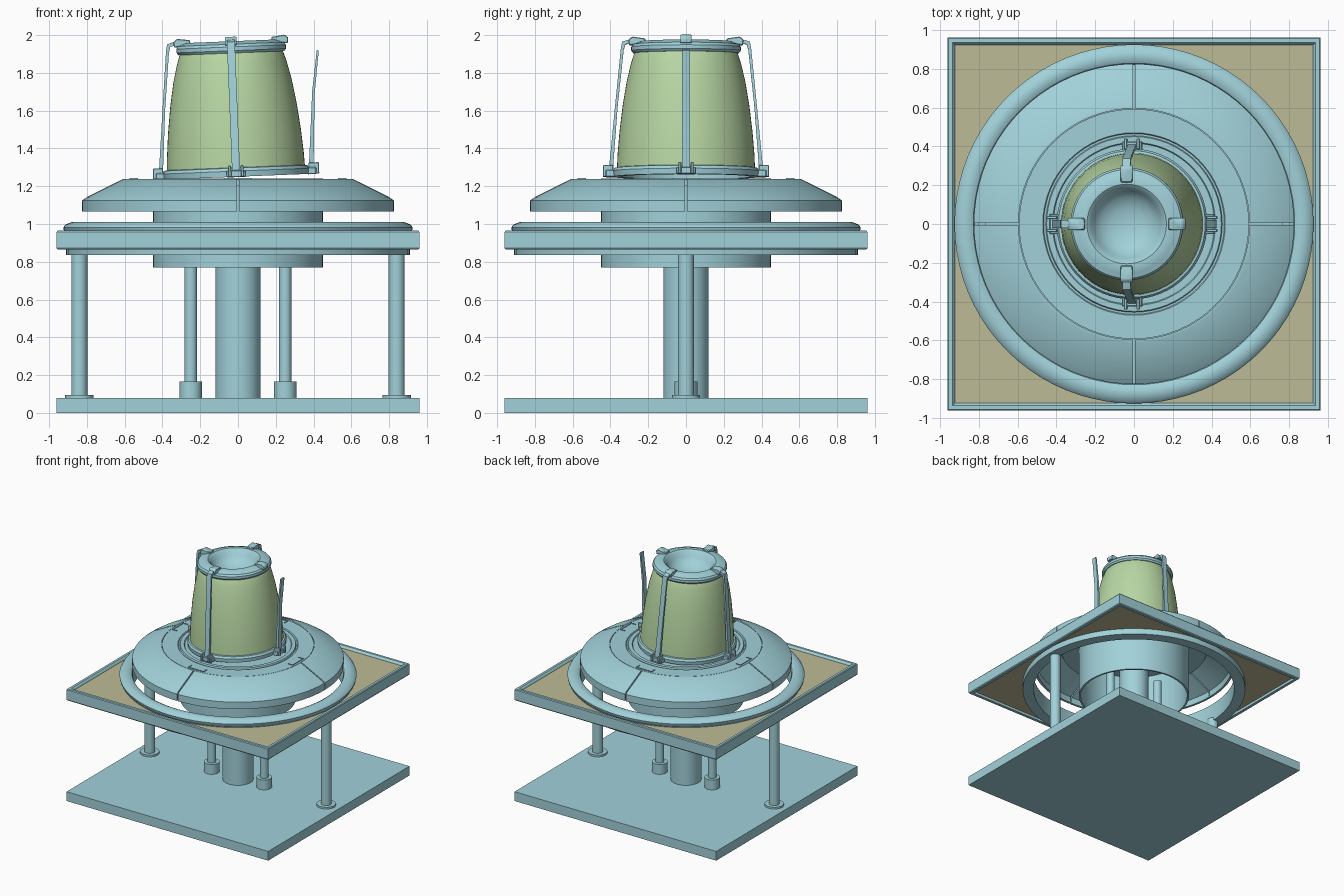
import bpy, bmesh, math
from mathutils import Matrix, Vector

if "Cube" in bpy.data.objects:
    bpy.data.objects.remove(bpy.data.objects["Cube"])


def material(name, rgb):
    m = bpy.data.materials.new(name)
    m.diffuse_color = (*rgb, 1)
    m.use_nodes = True
    m.node_tree.nodes["Principled BSDF"].inputs["Base Color"].default_value = m.diffuse_color
    return m


BLUE = material("pale blue", (0.36, 0.64, 0.70))
GREEN = material("soft green", (0.48, 0.68, 0.37))
TAN = material("tan", (0.51, 0.50, 0.31))


def finish(name, bm, mat, matrix=None, smooth=True):
    bmesh.ops.remove_doubles(bm, verts=bm.verts, dist=1e-5)
    bmesh.ops.recalc_face_normals(bm, faces=bm.faces)
    me = bpy.data.meshes.new(name)
    bm.to_mesh(me)
    bm.free()
    me.materials.append(mat)
    ob = bpy.data.objects.new(name, me)
    bpy.context.collection.objects.link(ob)
    if matrix is not None:
        ob.matrix_world = matrix
    if smooth:
        bpy.ops.object.select_all(action='DESELECT')
        ob.select_set(True)
        bpy.context.view_layer.objects.active = ob
        bpy.ops.object.shade_smooth_by_angle(angle=math.radians(35))
    return ob


def lathe(name, prof, mat=BLUE, closed=True, seg=64, start=0, end=math.tau,
          gap=0.0, matrix=None, loc=(0, 0, 0)):
    """Spin an (r, z) profile; a partial arc gets end caps and straight gaps."""
    bm = bmesh.new()
    full = end - start > 6.28
    rows = []
    for i in range(seg if full else seg + 1):
        t = i / seg
        row = []
        for r, z in prof:
            d = gap / r if r > 0 and gap else 0
            a = start + d + (end - start - 2 * d) * t
            row.append(bm.verts.new((loc[0] + r * math.cos(a),
                                     loc[1] + r * math.sin(a), loc[2] + z)))
        rows.append(row)
    n = len(prof)
    for i in range(seg):
        a, b = rows[i], rows[(i + 1) % len(rows)]
        for j in range(n if closed else n - 1):
            k = (j + 1) % n
            if prof[j][0] == 0 and prof[k][0] == 0:
                continue
            q = [a[j], b[j], b[k], a[k]]
            if prof[j][0] == 0:
                q.pop(1)
            elif prof[k][0] == 0:
                q.pop(2)
            bm.faces.new(q)
    if not full:
        bm.faces.new(rows[0])
        bm.faces.new(rows[-1])
    return finish(name, bm, mat, matrix)


def cylinder(name, r, z0, z1, x=0):
    return lathe(name, [(0, z0), (r, z0), (r, z1), (0, z1)], closed=False, seg=32, loc=(x, 0, 0))


def prism(name, pts, width, matrix=None, bevel=0.0):
    """Extrude an (x, z) outline along y."""
    bm = bmesh.new()
    f = bm.faces.new([bm.verts.new((x, -width / 2, z)) for x, z in pts])
    ex = bmesh.ops.extrude_face_region(bm, geom=[f])
    bmesh.ops.translate(bm, vec=(0, width, 0),
                        verts=[v for v in ex["geom"] if isinstance(v, bmesh.types.BMVert)])
    if bevel:
        bmesh.ops.bevel(bm, geom=bm.edges[:], offset=bevel, segments=1, affect='EDGES')
    return finish(name, bm, BLUE, matrix)


def rect(x0, x1, z0, z1):
    return [(x0, z0), (x1, z0), (x1, z1), (x0, z1)]


def square_frame(name, prof):
    """Sweep a (half size, z) profile around a square."""
    bm = bmesh.new()
    rows = [[bm.verts.new((sx * h, sy * h, z)) for h, z in prof]
            for sx, sy in ((1, 1), (-1, 1), (-1, -1), (1, -1))]
    for i in range(4):
        a, b = rows[i], rows[(i + 1) % 4]
        for j in range(len(prof)):
            k = (j + 1) % len(prof)
            bm.faces.new((a[j], b[j], b[k], a[k]))
    return finish(name, bm, BLUE)


# base plate, shaft and posts
prism("base_plate", rect(-0.96, 0.96, 0, 0.08), 1.92)
cylinder("central_shaft", 0.12, 0.08, 1.21)
for s, side in ((-1, "left"), (1, "right")):
    cylinder(side + "_outer_post", 0.042, 0.08, 0.86, 0.84 * s)
    cylinder(side + "_outer_flange", 0.075, 0.08, 0.095, 0.84 * s)
    cylinder(side + "_inner_post", 0.033, 0.08, 1.0, 0.25 * s)
    cylinder(side + "_inner_socket", 0.06, 0.08, 0.165, 0.25 * s)

# square table frame with rounded outer edge
square_frame("table_frame", [(0.93, 0.865), (0.955, 0.865), (0.96, 0.872), (0.96, 0.958),
                             (0.955, 0.965), (0.935, 0.965), (0.925, 0.955), (0.92, 0.94)])

# tan panel: square outside, round hole inside
bm = bmesh.new()
N = 64
rows = []
for i in range(N):
    c, s = math.cos(math.tau * i / N), math.sin(math.tau * i / N)
    k = 0.935 / max(abs(c), abs(s))
    rows.append([bm.verts.new((c * r, s * r, z))
                 for r, z in ((0.88, 0.885), (k, 0.885), (k, 0.945), (0.88, 0.945))])
for i in range(N):
    a, b = rows[i], rows[(i + 1) % N]
    for j in range(4):
        k = (j + 1) % 4
        bm.faces.new((a[j], b[j], b[k], a[k]))
finish("table_panel", bm, TAN)

# round rim set into the table
lathe("table_rim", [(0.82, 0.835), (0.91, 0.835), (0.91, 0.95), (0.922, 0.965), (0.925, 0.982),
                    (0.912, 0.998), (0.88, 1.01), (0.85, 1.01), (0.828, 0.998), (0.82, 0.98)], seg=80)

# hollow hub drum
lathe("hub_drum", [(0.435, 0.77), (0.45, 0.77), (0.45, 1.21), (0.435, 1.21)])

# four sloping cover panels, thin shells with narrow gaps on the axes
for i in range(4):
    lathe("cover_panel_%d" % (i + 1),
          [(0.595, 1.238), (0.61, 1.238), (0.80, 1.142), (0.825, 1.125), (0.825, 1.065),
           (0.805, 1.065), (0.80, 1.115), (0.60, 1.215)],
          seg=20, start=i * math.pi / 2, end=(i + 1) * math.pi / 2, gap=0.005)

# flat top deck with stepped rings
lathe("top_deck", [(0, 1.2), (0.592, 1.2), (0.592, 1.238), (0.47, 1.238), (0.465, 1.23),
                   (0.455, 1.23), (0.45, 1.242), (0.42, 1.242), (0.415, 1.234), (0, 1.234)],
      closed=False)

# flush pull handles on the deck
for i in range(4):
    m = Matrix.Rotation(i * math.pi / 2, 4, 'Z')
    prism("handle_bar_%d" % (i + 1), rect(0.568, 0.574, 1.236, 1.243), 0.15, m)
    for s in (-1, 1):
        prism("handle_end_%d" % (i + 1), rect(0.53, 0.572, 1.236, 1.243), 0.006,
              m @ Matrix.Translation((0, 0.072 * s, 0)))

# slightly tilted bell
TILT = Matrix.Translation((-0.01, 0, 1.27)) @ Matrix.Rotation(-0.04, 4, 'Y')
lathe("bell_body", [(0.366, 0.01), (0.362, 0.1), (0.352, 0.22), (0.335, 0.36), (0.313, 0.49),
                    (0.29, 0.585), (0.272, 0.64), (0.26, 0.66)], GREEN, closed=False, matrix=TILT)
lathe("bell_foot_ring", [(0.34, -0.02), (0.385, -0.02), (0.388, 0.01), (0.378, 0.026),
                         (0.36, 0.03), (0.34, 0.03)], matrix=TILT)
lathe("bell_top_ring", [(0.25, 0.635), (0.28, 0.635), (0.29, 0.648), (0.29, 0.668), (0.28, 0.682),
                        (0.255, 0.69), (0.235, 0.698), (0.205, 0.698), (0.187, 0.685),
                        (0.172, 0.65), (0.135, 0.61), (0.08, 0.585), (0, 0.575)],
      closed=False, matrix=TILT)

# four straps with hinges and clips; the right one hangs open
for i, side in enumerate(("right", "back", "left", "front")):
    m = TILT @ Matrix.Rotation(i * math.pi / 2, 4, 'Z')
    prism(side + "_clip", [(0.215, 0.69), (0.30, 0.675), (0.305, 0.705), (0.285, 0.722),
                           (0.215, 0.712)], 0.06, m, 0.004)
    if side == "right":
        strap = [(0.385, 0.0), (0.41, 0.0), (0.432, 0.4), (0.463, 0.63), (0.453, 0.635),
                 (0.42, 0.42)]
    else:
        strap = [(0.388, 0.0), (0.41, 0.0), (0.375, 0.36), (0.345, 0.66), (0.338, 0.695),
                 (0.29, 0.71), (0.29, 0.69), (0.322, 0.68), (0.33, 0.65), (0.362, 0.35)]
    prism(side + "_strap", strap, 0.042, m)
    prism(side + "_hinge_block", rect(0.375, 0.425, -0.022, 0.015), 0.105, m, 0.004)
    for s in (-1, 1):
        prism(side + "_hinge_ear", rect(0.385, 0.44, -0.02, 0.04), 0.016,
              m @ Matrix.Translation((0, 0.033 * s, 0)), 0.003)
